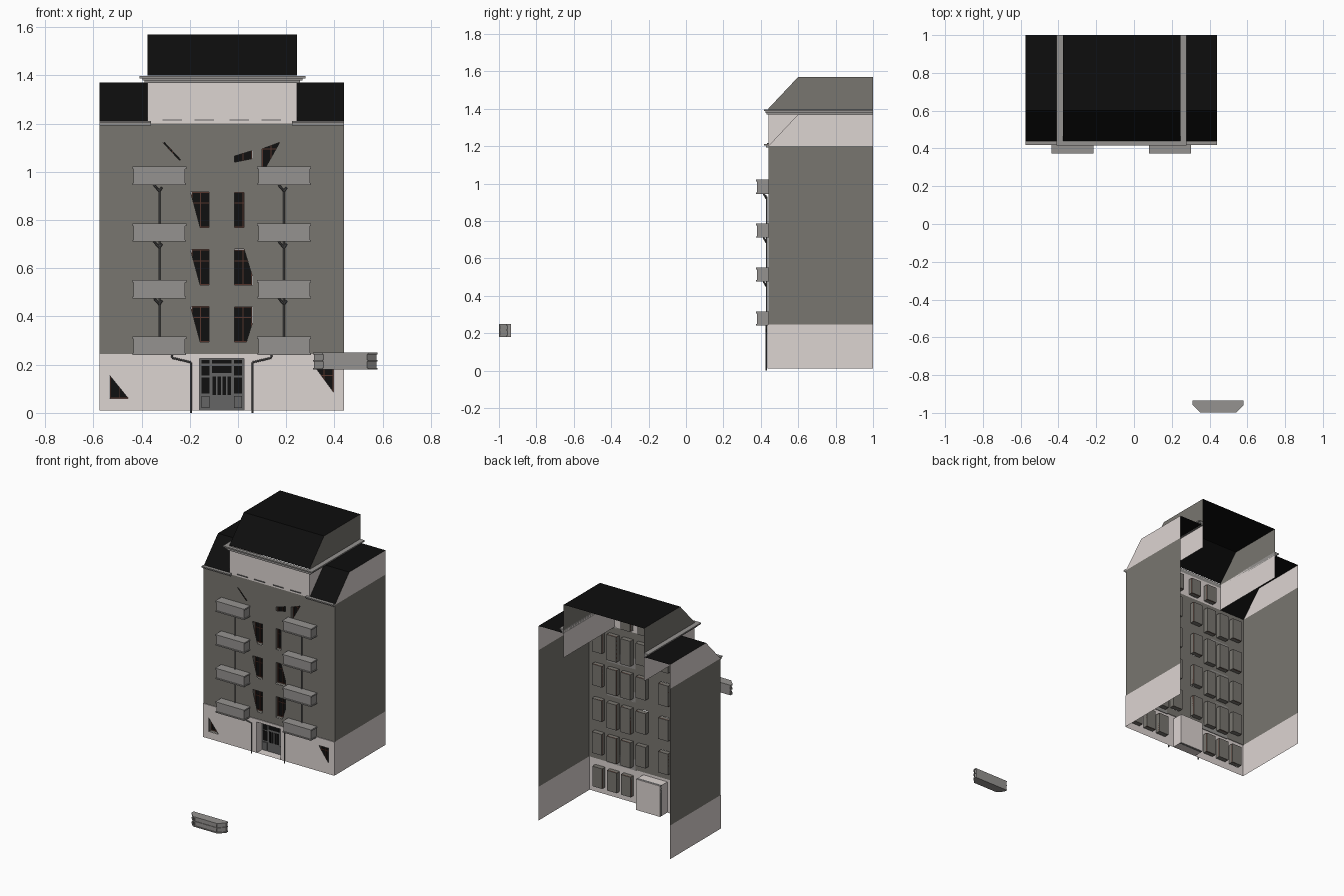
import bpy, bmesh
from mathutils import Vector

if "Cube" in bpy.data.objects:
    bpy.data.objects.remove(bpy.data.objects["Cube"])

CX = -0.0675                      # building centre line
XL, XR, YF, YB = -0.575, 0.44, 0.44, 1.0
AL, AR = -0.375, 0.245            # raised attic block


def mat(name, c):
    m = bpy.data.materials.new(name)
    m.diffuse_color = (*c, 1)
    m.use_nodes = True
    m.node_tree.nodes["Principled BSDF"].inputs["Base Color"].default_value = m.diffuse_color
    return m


LIGHT = mat("pale_plaster", (0.72, 0.66, 0.64))
WALL = mat("grey_plaster", (0.19, 0.18, 0.16))
BLACK = mat("black_roof", (0.004, 0.004, 0.004))
GLASS = mat("dark_glass", (0.005, 0.005, 0.005))
BROWN = mat("brown_frame", (0.09, 0.035, 0.025))
METAL = mat("metal", (0.13, 0.13, 0.13))
TRIM = mat("trim_grey", (0.30, 0.29, 0.28))


def finish(name, bm, m):
    me = bpy.data.meshes.new(name)
    bm.to_mesh(me)
    bm.free()
    me.materials.append(m)
    ob = bpy.data.objects.new(name, me)
    bpy.context.collection.objects.link(ob)
    return ob


def face(bm, pts):
    return bm.faces.new([bm.verts.new(p) for p in pts])


def box(bm, x0, x1, y0, y1, z0, z1, open_front=False):
    v = [bm.verts.new((x, y, z)) for x in (x0, x1) for y in (y0, y1) for z in (z0, z1)]
    quads = [(0, 1, 3, 2), (4, 6, 7, 5), (0, 2, 6, 4), (1, 5, 7, 3), (2, 3, 7, 6)]
    if not open_front:
        quads.append((0, 4, 5, 1))
    for q in quads:
        bm.faces.new([v[i] for i in q])


def prism(bm, plan, z0, z1):
    """Closed prism from an xy outline."""
    f = face(bm, [(x, y, z0) for x, y in plan])
    r = bmesh.ops.extrude_face_region(bm, geom=[f])
    bmesh.ops.translate(bm, vec=(0, 0, z1 - z0),
                        verts=[g for g in r["geom"] if isinstance(g, bmesh.types.BMVert)])
    bmesh.ops.recalc_face_normals(bm, faces=bm.faces)


def sheet(name, y, loops, m):
    """Flat facade with openings; first loop is the outline."""
    bm = bmesh.new()
    edges = []
    for lp in loops:
        vs = [bm.verts.new((x, y, z)) for x, z in lp]
        edges += [bm.edges.new((vs[i - 1], vs[i])) for i in range(len(vs))]
    bmesh.ops.triangle_fill(bm, use_beauty=True, edges=edges, normal=(0, -1, 0))
    return finish(name, bm, m)


def rod(bm, a, b, r):
    a, b = Vector(a), Vector(b)
    d = b - a
    M = d.to_track_quat('Z', 'Y').to_matrix().to_4x4()
    M.translation = (a + b) / 2
    bmesh.ops.create_cone(bm, cap_ends=True, segments=8, radius1=r, radius2=r,
                          depth=d.length, matrix=M)


# front facade with its irregular openings
holes = [[(-.312, 1.122), (-.305, 1.122), (-.238, 1.05), (-.245, 1.05)],
         [(-.015, 1.04), (.06, 1.055), (.06, 1.088), (-.015, 1.065)],
         [(.1, 1.005), (.1, 1.095), (.173, 1.122), (.11, 1.01)],
         [(-.015, .77), (.025, .77), (.025, .915), (-.015, .915)],
         [(-.015, .53), (.06, .53), (.06, .565), (.025, .68), (-.015, .68)],
         [(-.015, .295), (.035, .295), (.06, .375), (.06, .44), (-.015, .44)]]
holes += [[(-.197, z + .147), (-.12, z + .147), (-.12, z), (-.157, z)] for z in (.295, .53, .77)]
sheet("front_wall", YF, [[(XL, .245), (XR, .245), (XR, 1.2), (XL, 1.2)]] + holes, WALL)

# ground floor facade with door notch
sheet("base_front", .435, [
    [(XL, .01), (-.16, .01), (-.16, .225), (.025, .225), (.025, .01), (XR, .01), (XR, .245), (XL, .245)],
    [(-.532, .06), (-.455, .06), (-.532, .155)],
    [(.32, .19), (.397, .085), (.397, .19)]], LIGHT)
bm = bmesh.new()
face(bm, [(XL, .435, .245), (XR, .435, .245), (XR, YF, .245), (XL, YF, .245)])
finish("base_ledge", bm, LIGHT)

# side walls, open at the back
base, mid, top = bmesh.new(), bmesh.new(), bmesh.new()
for x in (XL, XR):
    face(base, [(x, .435, .01), (x, YB, .01), (x, YB, .245), (x, .435, .245)])
    face(mid, [(x, YF, .245), (x, YB, .245), (x, YB, 1.2), (x, YF, 1.2)])
    face(top, [(x, YF, 1.2), (x, YB, 1.2), (x, YB, 1.37), (x, .6, 1.37)])
finish("side_base", base, LIGHT)
finish("side_walls", mid, WALL)
finish("side_gables", top, LIGHT)

# attic block walls and its grey roof cheeks
bm, cheeks = bmesh.new(), bmesh.new()
face(bm, [(AL, YF, 1.2), (AR, YF, 1.2), (AR, YF, 1.39), (AL, YF, 1.39)])
for x in (AL, AR):
    face(bm, [(x, YF, 1.2), (x, YB, 1.2), (x, YB, 1.39), (x, YF, 1.39)])
    face(cheeks, [(x, YF, 1.39), (x, YB, 1.39), (x, YB, 1.57), (x, .6, 1.57), (x, YF, 1.4)])
finish("attic_walls", bm, LIGHT)
finish("attic_roof_cheeks", cheeks, WALL)

# mansard roofs
bm = bmesh.new()
for x0, x1, z in ((XL, AL, 1.2), (AR, XR, 1.2), (AL, AR, 1.4)):
    face(bm, [(x0, YF, z), (x1, YF, z), (x1, .6, z + .17), (x0, .6, z + .17)])
    face(bm, [(x0, .6, z + .17), (x1, .6, z + .17), (x1, YB, z + .17), (x0, YB, z + .17)])
finish("roof", bm, BLACK)

# stepped cornice round the attic and eaves gutters
bm = bmesh.new()
for o, z0, z1 in ((.012, 1.368, 1.378), (.022, 1.378, 1.388), (.034, 1.388, 1.397)):
    box(bm, AL - o, AR + o, YF - o * .7, YF, z0, z1)
    box(bm, AL - o, AL, YF, YB, z0, z1)
    box(bm, AR, AR + o, YF, YB, z0, z1)
for x0, x1 in ((XL, -.36), (.225, XR)):
    box(bm, x0, x1, .428, YF, 1.192, 1.202)
    box(bm, x0, x1, .418, YF, 1.202, 1.21)
finish("cornices", bm, TRIM)

# window list: centre, half width, bottom, top, front plane
wins = []
for s in (-1, 1):
    for z in (.295, .53, .77, 1.005):
        for o in (.0875, .2045, .3125, .425):
            wins.append((CX + s * o, .038, z - (.03 if .2 < o < .4 else 0), z + .147, YF, 0))
    for o in (.2045, .3125, .425):
        wins.append((CX + s * o, .038, .06, .2, .435, 1))
    for o in (.0725, .205):
        wins.append((CX + s * o, .038, 1.217, 1.33, YF, 1))

# window recesses, panes, glazing bars
grey, pale, glass, bars = (bmesh.new() for _ in range(4))
for x, w, z0, z1, y, light in wins:
    box(pale if light else grey, x - w, x + w, y + .001, y + .035, z0, z1, True)
    g = y + .03
    face(glass, [(x - w, g, z0), (x + w, g, z0), (x + w, g, z1), (x - w, g, z1)])
    for bx in (x - w + .002, x, x + w - .002):
        box(bars, bx - .002, bx + .002, g - .006, g, z0, z1)
    for bz in (z0 + .002, z0 + (z1 - z0) * .68, z1 - .002):
        box(bars, x - w, x + w, g - .005, g, bz - .002, bz + .002)
finish("window_recesses", grey, WALL)
finish("pale_window_recesses", pale, WALL)
finish("window_panes", glass, GLASS)
finish("window_bars", bars, BROWN)

# attic window sills
bm = bmesh.new()
for s in (-1, 1):
    for o in (.0725, .205):
        x = CX + s * o
        box(bm, x - .04, x + .04, .434, YF, 1.212, 1.217)
finish("attic_sills", bm, METAL)

# entrance niche and door
bm = bmesh.new()
box(bm, -.16, .025, .435, .515, .01, .225, True)
finish("door_niche", bm, LIGHT)
bm, panes = bmesh.new(), bmesh.new()
box(bm, -.16, .025, .495, .51, .01, .225)
for x0, x1 in ((-.152, -.118), (-.108, -.027), (-.017, .017)):
    box(panes, x0, x1, .492, .496, .205, .22)
for x0, x1 in ((-.152, -.118), (-.017, .017)):
    box(panes, x0, x1, .492, .496, .155, .195)
    box(panes, x0, x1, .492, .496, .08, .147)
    box(bm, x0, x1, .488, .496, .02, .07)
for i in range(4):
    x = CX + (i - 1.5) * .021
    box(panes, x - .007, x + .007, .492, .496, .075, .15)
box(panes, -.108, -.027, .492, .496, .165, .195)
finish("entrance_door", bm, METAL)
finish("door_panes", panes, GLASS)

# balconies
bm = bmesh.new()
for s in (-1, 1):
    x = CX + s * .2585
    for z in (.24, .475, .71, .945):
        box(bm, x - .107, x + .107, .38, YF, z + .004, z + .068)
        box(bm, x - .111, x + .111, .375, YF, z, z + .008)
        box(bm, x - .112, x + .112, .374, YF, z + .066, z + .076)
finish("balconies", bm, TRIM)

# balcony drains and entrance downpipes
bm = bmesh.new()
for s in (-1, 1):
    x = CX + s * .2585
    rod(bm, (x, .432, .315), (x, .432, .93), .004)
    for z in (.475, .71, .945):
        rod(bm, (x, .43, z - .025), (x - .022, .415, z), .005)
        rod(bm, (x, .43, z - .025), (x + .01, .425, z - .01), .005)
    path = [(CX + s * .128, .428, 0), (CX + s * .128, .428, .21),
            (CX + s * .205, .428, .228), (CX + s * .207, .428, .242)]
    for a, b in zip(path, path[1:]):
        rod(bm, a, b, .004)
finish("drain_pipes", bm, METAL)

# detached bay balcony standing in front
bm = bmesh.new()


def bay(o, z0, z1):
    prism(bm, [(.315 - o, -.935), (.575 + o, -.935), (.575 + o, -.955 - o),
               (.535 + o, -.995 - o), (.355 - o, -.995 - o), (.315 - o, -.955 - o)], z0, z1)


bay(0, .184, .244)
for z0, z1 in ((.18, .187), (.214, .219), (.242, .25)):
    bay(.004, z0, z1)
for x in (.36, .53):
    box(bm, x - .003, x + .003, -.999, -.99, .182, .248)
finish("bay_balcony", bm, TRIM)
